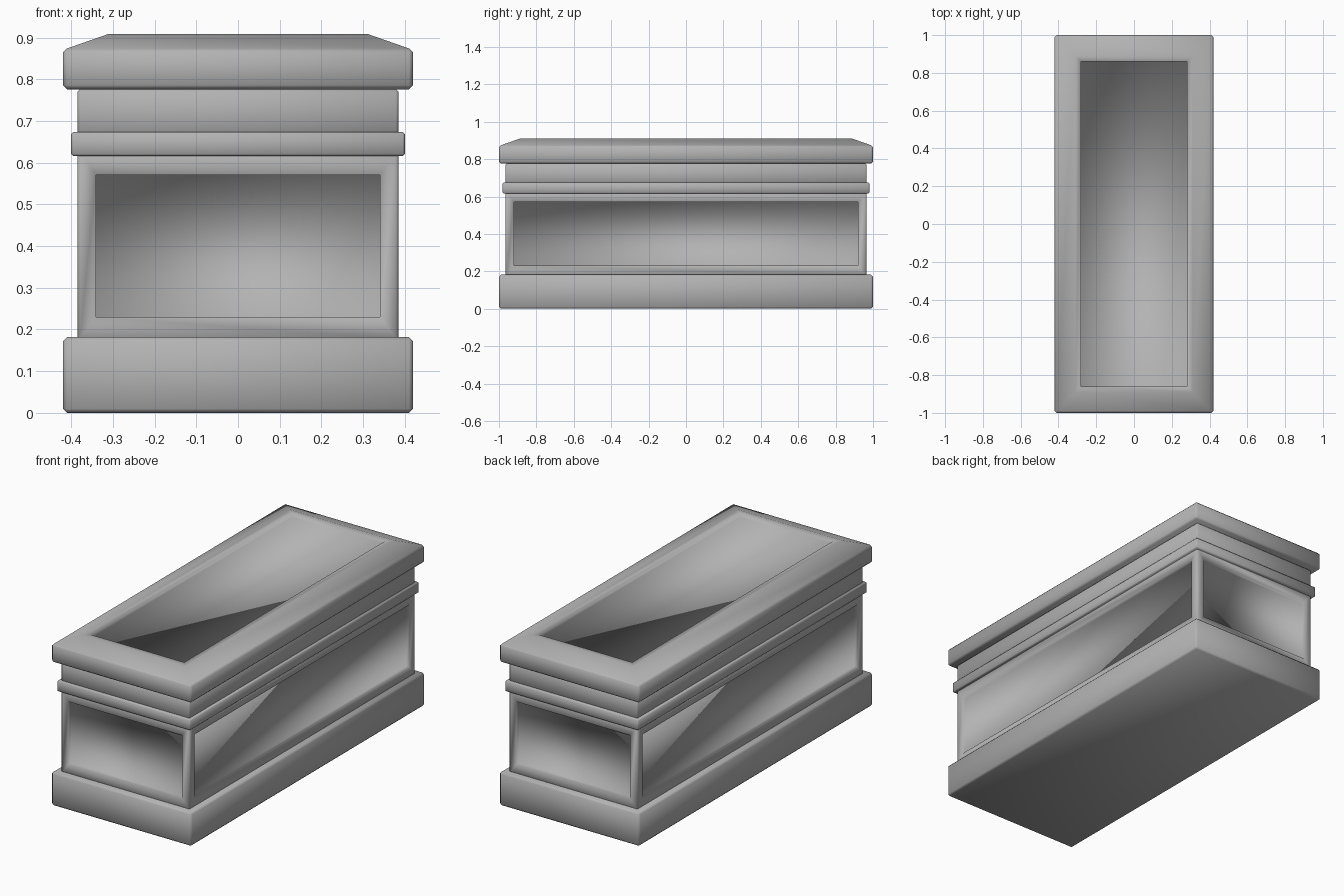
import bpy, bmesh
from mathutils import Vector

if "Cube" in bpy.data.objects:
    bpy.data.objects.remove(bpy.data.objects["Cube"])

RECESS = 0.021

grey = bpy.data.materials.new("stone_grey")
grey.diffuse_color = (0.45, 0.45, 0.45, 1)
grey.use_nodes = True
grey.node_tree.nodes["Principled BSDF"].inputs["Base Color"].default_value = grey.diffuse_color


def step(bm, face, half, move):
    """Extrude a face, resize it to the half extents about its centre, shift it along its normal."""
    n = face.normal.copy()
    c = face.calc_center_median()
    new = bmesh.ops.extrude_discrete_faces(bm, faces=[face])['faces'][0]
    for v in new.verts:
        for i in range(3):
            if abs(n[i]) < 0.5:
                v.co[i] = c[i] + (half[i] if v.co[i] > c[i] else -half[i])
        v.co += n * move
    bm.normal_update()
    return new


def block(name, hx, hy, z0, z1, bevel, rise=None, panels=(), half=None):
    """Rounded box; optional raised top (half extents, height) and recessed panels on given sides."""
    bm = bmesh.new()
    bmesh.ops.create_cube(bm, size=1)
    for v in bm.verts:
        v.co = Vector((v.co.x * 2 * hx, v.co.y * 2 * hy, z0 if v.co.z < 0 else z1))
    bm.normal_update()
    bmesh.ops.bevel(bm, geom=bm.edges[:], offset=bevel, offset_type='OFFSET',
                    segments=1, profile=0.5, affect='EDGES')
    bm.normal_update()

    def side(n):
        return max((f for f in bm.faces if f.normal.dot(Vector(n)) > 0.999),
                   key=lambda f: f.calc_area())

    if rise:
        step(bm, side((0, 0, 1)), rise[0], rise[1])
    # recessed panels: flat frame, then a shallow step inward
    for n in panels:
        step(bm, step(bm, side(n), half, 0), half, -RECESS)
    for f in bm.faces:
        f.smooth = True
    me = bpy.data.meshes.new(name)
    bm.to_mesh(me)
    bm.free()
    me.materials.append(grey)
    ob = bpy.data.objects.new(name, me)
    bpy.context.collection.objects.link(ob)


# plinth at the ground
block("plinth", 0.42, 1.0, 0.0, 0.182, 0.01)
# chest body with a recessed panel on each of its four sides
block("body", 0.385, 0.965, 0.172, 0.628, 0.006,
      panels=[(1, 0, 0), (-1, 0, 0), (0, 1, 0), (0, -1, 0)], half=(0.34, 0.92, 0.17))
# moulding band and neck below the lid
block("moulding", 0.40, 0.98, 0.616, 0.674, 0.005)
block("neck", 0.385, 0.965, 0.664, 0.776, 0.006)
# lid with sloped border and recessed top
block("lid", 0.42, 1.0, 0.776, 0.874, 0.01, rise=((0.31, 0.89, 0), 0.035),
      panels=[(0, 0, 1)], half=(0.28, 0.86, 0))
